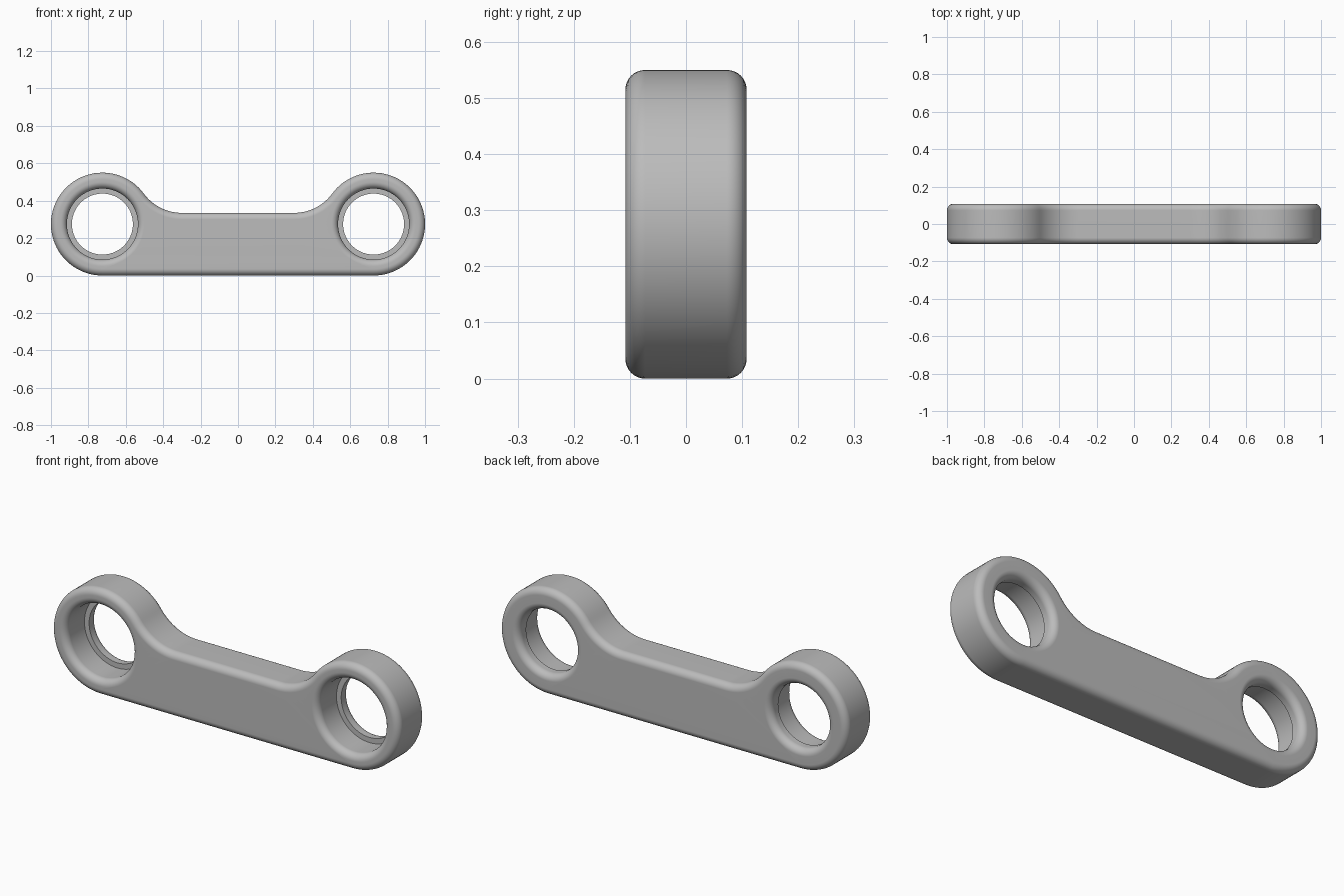
import bpy
import bmesh
from math import sin, cos, pi, atan2, hypot

if "Cube" in bpy.data.objects:
    bpy.data.objects.remove(bpy.data.objects["Cube"], do_unlink=True)

HALF = 0.108            # half thickness
EYE_X, EYE_R = 0.725, 0.275
BAR_TOP = 0.335
BEND_X = 0.30           # where the straight bar starts curving up
BORE_R, LIP_R, LIP_Y = 0.19, 0.163, 0.045
ROUND = 0.035           # edge rounding
SEG = 8

# Radius of the concave bend, tangent to both eye and bar
dx, dz = EYE_X - BEND_X, BAR_TOP - EYE_R
BEND_R = (dx * dx + dz * dz - EYE_R ** 2) / (2 * (EYE_R - dz))
TANGENT = atan2(dz + BEND_R, -dx)


def arc(cx, cz, r, a0, a1, n):
    return [(cx + r * cos(a0 + (a1 - a0) * i / n),
             cz + r * sin(a0 + (a1 - a0) * i / n)) for i in range(n + 1)]


def outline(inset):
    """Link silhouette, shrunk by inset."""
    half = arc(EYE_X, EYE_R, EYE_R - inset, -pi / 2, TANGENT, 56)
    half += arc(BEND_X, BAR_TOP + BEND_R, BEND_R + inset, TANGENT - pi, -pi / 2, 16)[1:]
    return half + [(-x, z) for x, z in reversed(half)]


def circle(cx, r, n=72):
    return arc(cx, EYE_R, r, 0, 2 * pi, n)[:-1]


def add_wall(bm, sections):
    """Skin a stack of (y, points) loops; return the first and last edge loops."""
    loops = [[bm.verts.new((x, y, z)) for x, z in pts] for y, pts in sections]
    n = len(loops[0])
    for a, b in zip(loops, loops[1:]):
        for i in range(n):
            j = (i + 1) % n
            bm.faces.new((a[i], a[j], b[j], b[i]))
    return [[bm.edges.get((lp[i], lp[(i + 1) % n])) for i in range(n)]
            for lp in (loops[0], loops[-1])]


# Quarter-round steps as (inset, depth from the face)
steps = [(ROUND * (1 - sin(a)), ROUND * (1 - cos(a)))
         for a in (pi / 2 * i / SEG for i in range(SEG + 1))]

bm = bmesh.new()
caps = [[], []]

# Outer wall with rounded edges
walls = [[(-HALF + d, outline(t)) for t, d in steps]
         + [(HALF - d, outline(t)) for t, d in reversed(steps)]]

# Stepped bores with rounded rims
for x in (-EYE_X, EYE_X):
    walls.append([(-HALF + d, circle(x, BORE_R + t)) for t, d in steps]
                 + [(LIP_Y, circle(x, BORE_R)), (LIP_Y, circle(x, LIP_R))]
                 + [(HALF - d, circle(x, LIP_R + t)) for t, d in reversed(steps)])

for wall in walls:
    for cap, loop in zip(caps, add_wall(bm, wall)):
        cap.extend(loop)

# Flat front and back faces around the bores
for cap, ny in zip(caps, (-1, 1)):
    bmesh.ops.triangle_fill(bm, use_beauty=True, edges=cap, normal=(0, ny, 0))
bmesh.ops.recalc_face_normals(bm, faces=bm.faces)

mesh = bpy.data.meshes.new("link_arm")
bm.to_mesh(mesh)
bm.free()
link = bpy.data.objects.new("link_arm", mesh)
bpy.context.collection.objects.link(link)

# Plain grey metal
grey = bpy.data.materials.new("plain_grey")
grey.use_nodes = True
colour = (0.5, 0.5, 0.5, 1)
grey.diffuse_color = colour
grey.node_tree.nodes["Principled BSDF"].inputs["Base Color"].default_value = colour
mesh.materials.append(grey)

# Smooth curves, crisp lip edges
bpy.ops.object.select_all(action="DESELECT")
link.select_set(True)
bpy.context.view_layer.objects.active = link
bpy.ops.object.shade_smooth_by_angle(angle=pi / 6)
weighted = link.modifiers.new("even_shading", "WEIGHTED_NORMAL")
weighted.keep_sharp = True
